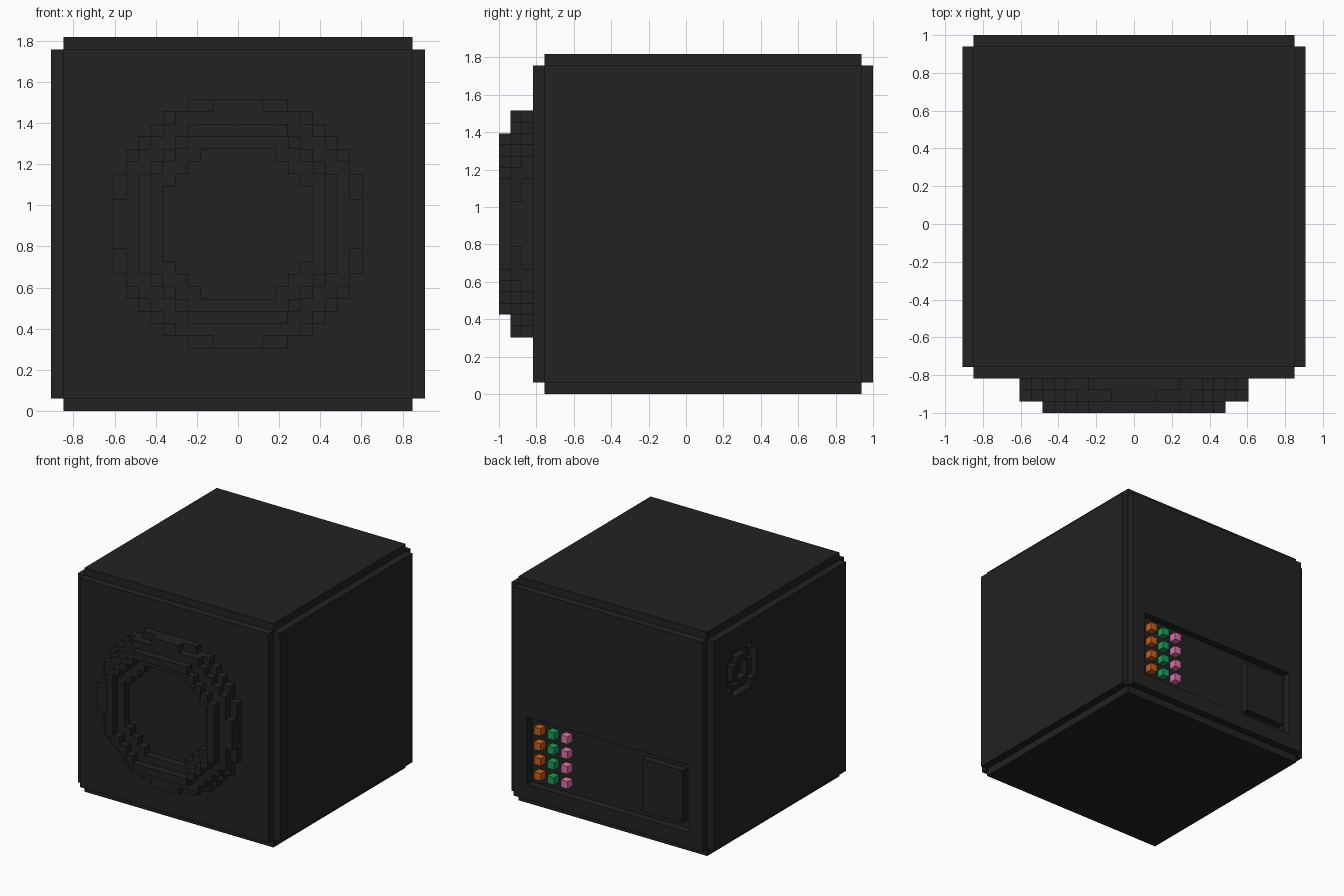
import bpy, bmesh, math
from mathutils import Vector

if "Cube" in bpy.data.objects:
    bpy.data.objects.remove(bpy.data.objects["Cube"])

U = 2 / 33                      # size of one block
ORIGIN = Vector((0, 3 * U / 2, 15 * U))   # centre of the cabinet


def material(name, rgb):
    m = bpy.data.materials.new(name)
    m.diffuse_color = (*rgb, 1)
    m.use_nodes = True
    m.node_tree.nodes["Principled BSDF"].inputs["Base Color"].default_value = m.diffuse_color
    return m


BLACK = material("charcoal black", (0.016, 0.016, 0.016))
ORANGE = material("socket orange", (0.60, 0.115, 0.008))
GREEN = material("socket green", (0.010, 0.34, 0.095))
PINK = material("socket pink", (0.74, 0.17, 0.42))

# the four corners of each of the six block sides
SIDES = {
    (1, 0, 0): ((1, 0, 0), (1, 1, 0), (1, 1, 1), (1, 0, 1)),
    (-1, 0, 0): ((0, 0, 0), (0, 0, 1), (0, 1, 1), (0, 1, 0)),
    (0, 1, 0): ((0, 1, 0), (0, 1, 1), (1, 1, 1), (1, 1, 0)),
    (0, -1, 0): ((0, 0, 0), (1, 0, 0), (1, 0, 1), (0, 0, 1)),
    (0, 0, 1): ((0, 0, 1), (1, 0, 1), (1, 1, 1), (0, 1, 1)),
    (0, 0, -1): ((0, 0, 0), (0, 1, 0), (1, 1, 0), (1, 0, 0)),
}


def block_object(name, cells, mat):
    """Skin a set of unit cells, keeping only the outside faces."""
    bm, verts = bmesh.new(), {}
    for c in cells:
        for n, corners in SIDES.items():
            if (c[0] + n[0], c[1] + n[1], c[2] + n[2]) in cells:
                continue
            face = []
            for k in corners:
                p = (c[0] + k[0], c[1] + k[1], c[2] + k[2])
                if p not in verts:
                    verts[p] = bm.verts.new(ORIGIN + Vector(p) * U)
                face.append(verts[p])
            bm.faces.new(face)
    bmesh.ops.dissolve_limit(bm, angle_limit=0.01, verts=bm.verts, edges=bm.edges)
    me = bpy.data.meshes.new(name)
    bm.to_mesh(me)
    bm.free()
    me.materials.append(mat)
    ob = bpy.data.objects.new(name, me)
    bpy.context.collection.objects.link(ob)
    return ob


def box(x0, x1, y0, y1, z0, z1):
    return {(x, y, z) for x in range(x0, x1) for y in range(y0, y1) for z in range(z0, z1)}


def radius(a, b):
    return math.hypot(a + 0.5, b + 0.5)


# cabinet: a 30-block cube with every edge notched by one block
cabinet = {c for c in box(-15, 15, -15, 15, -15, 15)
           if sum(v in (-15, 14) for v in c) < 2}

# connector panel sunk into the back
cabinet -= box(-12, 12, 14, 15, -12, -3)

# round jack on the left side: groove, flush collar and centre hole
for y in range(5, 11):
    for z in range(5, 11):
        r = radius(y - 8, z - 8)
        if r < 1 or 2 < r < 3:
            cabinet.discard((-15, y, z))
block_object("cabinet", cabinet, BLACK)

# speaker on the front: (radius limit, height in blocks) from the middle outwards
STEPS = ((6.2, 1), (7.5, 2), (8.4, 3), (9.7, 2), (10.3, 1))
speaker = set()
for x in range(-10, 10):
    for z in range(-10, 10):
        h = next((h for r, h in STEPS if radius(x, z) < r), 0)
        speaker |= {(x, -16 - d, z) for d in range(h)}
block_object("speaker_ring", speaker, BLACK)

# back panel cover plate
block_object("back_cover", box(-11, -5, 14, 15, -11, -4), BLACK)

# three columns of four sockets
for name, x, mat in (("orange", 10, ORANGE), ("green", 8, GREEN), ("pink", 6, PINK)):
    block_object(f"{name}_sockets", {(x, 14, z) for z in (-5, -7, -9, -11)}, mat)
